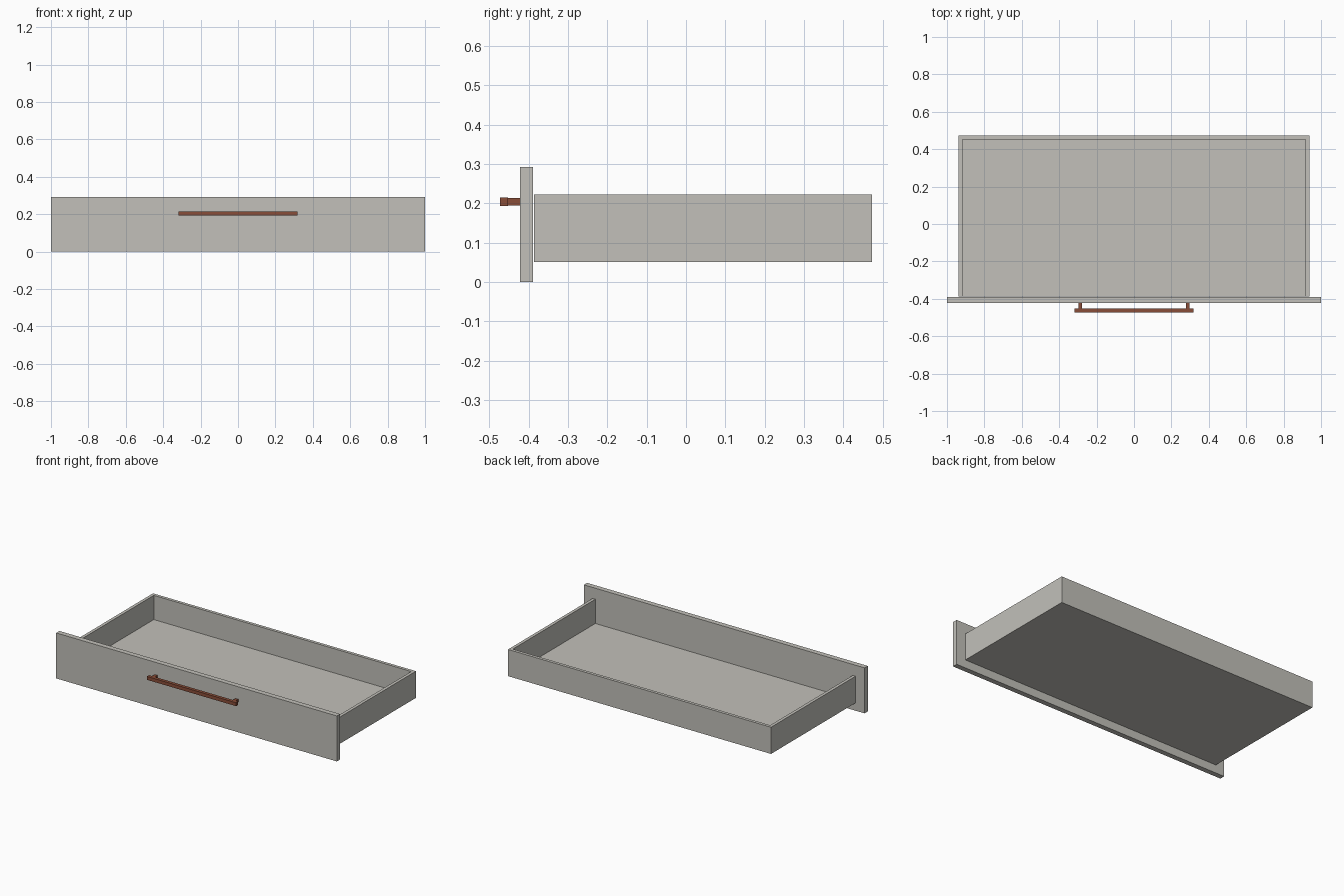
import bpy

cube = bpy.data.objects.get("Cube")
if cube:
    bpy.data.objects.remove(cube, do_unlink=True)


def material(name, color):
    mat = bpy.data.materials.new(name)
    mat.use_nodes = True
    mat.diffuse_color = color
    mat.node_tree.nodes["Principled BSDF"].inputs["Base Color"].default_value = color
    return mat


def box(name, x, y, z, mat):
    """Box spanning the (min, max) pairs x, y and z."""
    spans = (x, y, z)
    bpy.ops.mesh.primitive_cube_add(size=1, location=[(a + b) / 2 for a, b in spans])
    obj = bpy.context.object
    obj.name = obj.data.name = name
    obj.scale = [b - a for a, b in spans]
    bpy.ops.object.transform_apply(location=False, rotation=False, scale=True)
    obj.data.materials.append(mat)
    return obj


panel_grey = material("warm grey panel", (0.54, 0.53, 0.49, 1))
handle_brown = material("copper brown", (0.25, 0.075, 0.04, 1))

half_width, wall = 0.937, 0.02
inner = half_width - wall
front_y, back_y = -0.387, 0.473
floor_z, floor_top, rim_z = 0.051, 0.067, 0.223

# Drawer front and tray
box("drawer_front", (-1, 1), (-0.422, front_y - 0.002), (0, 0.293), panel_grey)
box("drawer_floor", (-half_width, half_width), (front_y, back_y), (floor_z, floor_top), panel_grey)
box("back_wall", (-inner, inner), (back_y - wall, back_y), (floor_top, rim_z), panel_grey)

# Handle bar
box("handle_bar", (-0.318, 0.318), (-0.473, -0.452), (0.193, 0.215), handle_brown)

# Side walls and handle posts, mirrored left and right
for side, s in (("left", 1), ("right", -1)):
    box(side + "_wall", sorted((s * inner, s * half_width)), (front_y, back_y),
        (floor_top, rim_z), panel_grey)
    box(side + "_handle_post", sorted((s * 0.277, s * 0.298)), (-0.452, -0.422),
        (0.195, 0.213), handle_brown)
